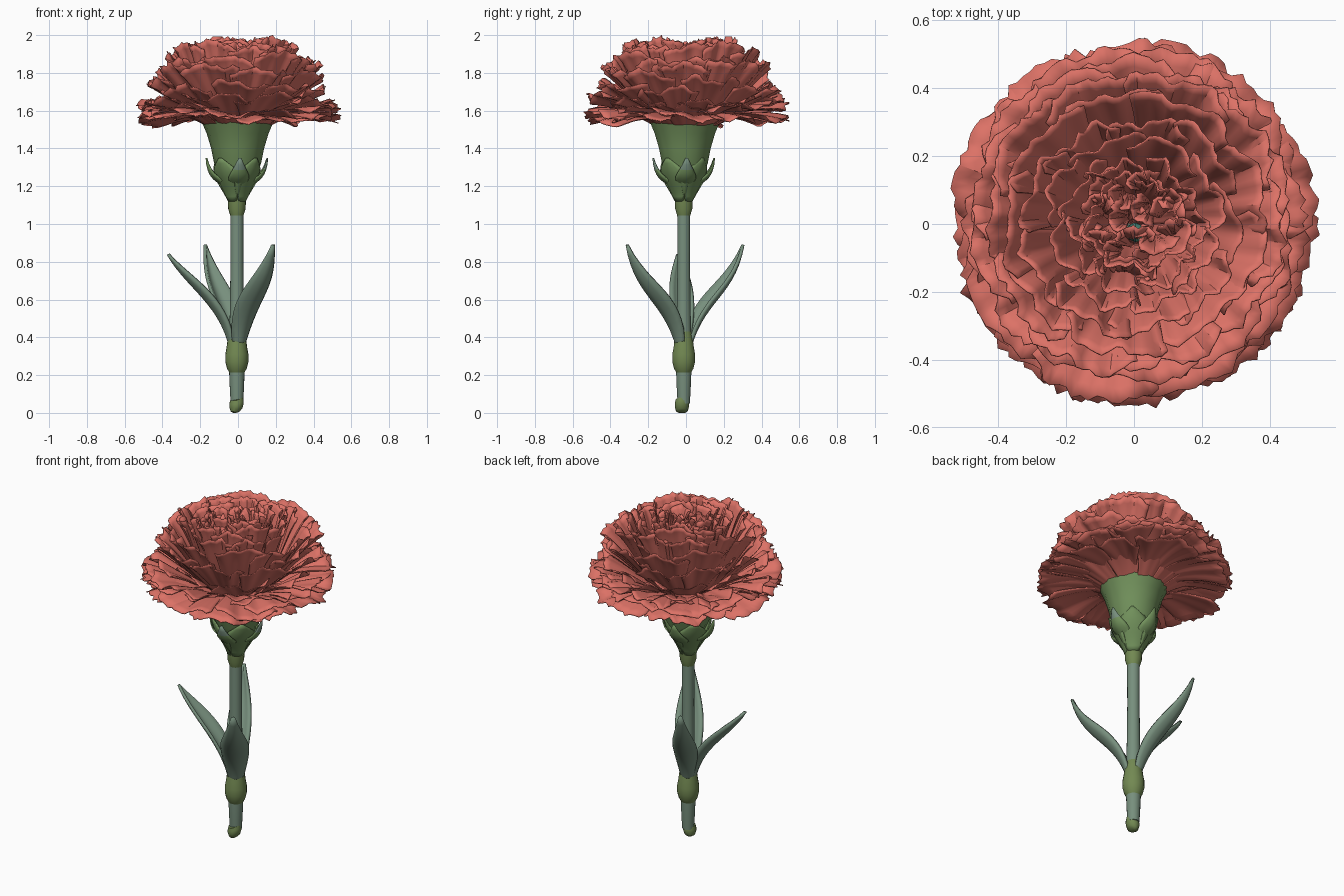
import bpy, bmesh, math, random
from mathutils import Vector

if "Cube" in bpy.data.objects:
    bpy.data.objects.remove(bpy.data.objects["Cube"])

random.seed(11)


def material(name, rgb):
    m = bpy.data.materials.new(name)
    m.diffuse_color = (*rgb, 1)
    m.use_nodes = True
    m.node_tree.nodes["Principled BSDF"].inputs["Base Color"].default_value = m.diffuse_color
    return m


CORAL = material("coral petal", (0.72, 0.168, 0.134))
GREY_GREEN = material("grey green stem", (0.185, 0.275, 0.205))
CALYX_GREEN = material("calyx green", (0.165, 0.28, 0.105))
NODE_GREEN = material("olive node", (0.17, 0.25, 0.085))
TEAL = material("teal pistil", (0.10, 0.36, 0.27))


def finish(bm, name, mat, thickness=0, angle=40):
    me = bpy.data.meshes.new(name)
    bm.to_mesh(me)
    bm.free()
    ob = bpy.data.objects.new(name, me)
    bpy.context.collection.objects.link(ob)
    me.materials.append(mat)
    bpy.ops.object.select_all(action='DESELECT')
    bpy.context.view_layer.objects.active = ob
    ob.select_set(True)
    bpy.ops.object.shade_smooth_by_angle(angle=math.radians(angle))
    if thickness:
        s = ob.modifiers.new("thickness", 'SOLIDIFY')
        s.thickness = thickness
        s.offset = 0
    return ob


def bezier(p, t):
    """Point and unit normal of a cubic curve in the (radius, height) plane."""
    p = [Vector(q) for q in p]
    while len(p) > 2:
        p = [a.lerp(b, t) for a, b in zip(p, p[1:])]
    d = (p[1] - p[0]).normalized()
    return p[0].lerp(p[1], t), Vector((-d.y, d.x))


def grid(bm, point, rows, cols):
    """Sheet of quads; point(v, column) gives each position."""
    vs = [[bm.verts.new(point(i / rows, j)) for j in range(cols + 1)] for i in range(rows + 1)]
    for i in range(rows):
        for j in range(cols):
            bm.faces.new((vs[i][j], vs[i][j + 1], vs[i + 1][j + 1], vs[i + 1][j]))


def lathe(name, profile, mat, segs=18, center=(-0.006, -0.012), cap=True, slant=0):
    bm = bmesh.new()
    rings = [[bm.verts.new((center[0] + r * math.cos(k * math.tau / segs),
                            center[1] + r * math.sin(k * math.tau / segs),
                            z + max(0, slant * r * math.cos(k * math.tau / segs))))
              for k in range(segs)] for r, z in profile]
    for a, b in zip(rings, rings[1:]):
        for k in range(segs):
            n = (k + 1) % segs
            bm.faces.new((a[k], a[n], b[n], b[k]))
    if cap:
        bm.faces.new(rings[0][::-1])
        bm.faces.new(rings[-1])
    return finish(bm, name, mat)


def blade(bm, angle, curve, half_width, fold, rows=14, cols=6, base=0.35, late=0.95):
    """Pointed leaf with its edges folded inward; late moves the widest part up."""
    out = Vector((math.cos(angle), math.sin(angle), 0))
    side = Vector((-out.y, out.x, 0))

    def point(v, j):
        u = 2 * j / cols - 1
        p, n = bezier(curve, v)
        w = half_width * (base * (1 - v) + math.sin(math.pi * v ** late) ** 0.75 if v < 1 else 0.1)
        p = p + n * (fold * w * u * u)
        return out * p.x + side * (u * w) + Vector((-0.006, -0.012, p.y))

    grid(bm, point, rows, cols)


def petal(bm, angle, half_angle, curve, ruffle, rows=10, cols=18):
    """Fan petal with a finely ragged tip and a wavy rim."""
    jag = [random.uniform(0, 0.055) for _ in range(cols + 1)]
    phase, waves = random.uniform(0, 6.3), random.uniform(3, 5.5)
    swirl = random.uniform(-0.08, 0.08)
    lean = random.uniform(-0.02, 0.02)

    def point(v, j):
        u = 2 * j / cols - 1
        t = v * (1 - 0.10 * u ** 4 - jag[j] * v ** 4)
        p, n = bezier(curve, t)
        wave = math.sin(waves * u + phase) + 0.45 * math.sin(2.6 * waves * u - phase)
        p = p + n * (ruffle * v * v * wave + lean * u * v)
        a = angle + half_angle * u * (0.75 + 0.25 * v) + swirl * v
        r = min(max(p.x, 0.01), 0.55)
        return Vector((r * math.cos(a), r * math.sin(a), min(p.y, 2.0)))

    grid(bm, point, rows, cols)


# Stem with its slanted cut end and leaf node
lathe("stem", [(0.033, 0.05), (0.037, 0.12), (0.042, 0.24), (0.040, 0.40),
               (0.036, 0.6), (0.034, 0.8), (0.035, 1.08)], GREY_GREEN)
lathe("stem_cut_end", [(0.018, 0.0), (0.031, 0.008), (0.038, 0.03), (0.038, 0.045),
                       (0.034, 0.065)], NODE_GREEN, center=(-0.008, -0.022), slant=0.5)
lathe("leaf_node", [(0.041, 0.215), (0.052, 0.235), (0.061, 0.27), (0.061, 0.31),
                    (0.054, 0.35), (0.049, 0.39), (0.040, 0.43)], NODE_GREEN)

# Three channelled leaves
long_curve = [(0.03, 0.33), (0.10, 0.60), (0.29, 0.61), (0.355, 0.89)]
low_curve = [(0.03, 0.33), (0.08, 0.58), (0.26, 0.66), (0.365, 0.84)]
for name, (x, y), curve, w in (("left_leaf", (-0.37, -0.03), low_curve, 0.050),
                               ("back_leaf", (-0.165, 0.31), long_curve, 0.052),
                               ("front_leaf", (0.195, -0.305), long_curve, 0.062)):
    bm = bmesh.new()
    blade(bm, math.atan2(y, x), curve, w, 0.65)
    finish(bm, name, GREY_GREEN, 0.016, 60)

# Calyx: collar and flared cup
lathe("calyx_collar", [(0.035, 1.045), (0.046, 1.08), (0.048, 1.12), (0.054, 1.17),
                       (0.064, 1.21)], NODE_GREEN, cap=False)
lathe("calyx_cup", [(0.048, 1.15), (0.064, 1.205), (0.098, 1.26), (0.124, 1.32), (0.140, 1.40),
                    (0.164, 1.48), (0.192, 1.545), (0.17, 1.55), (0.12, 1.48)],
      CALYX_GREEN, 14, center=(-0.002, -0.006), cap=False)

# Broad bracts hugging the cup
bm = bmesh.new()
for k in range(4):
    blade(bm, k * math.pi / 2 + 0.85, [(0.045, 1.12), (0.07, 1.21), (0.128, 1.25), (0.134, 1.35)],
          0.078, 0.35, rows=10, late=1.25)
finish(bm, "cup_bracts", CALYX_GREEN, 0.007, 50)

# Slim outer bracts with free curling tips, two of them greyish at the tip
bm = bmesh.new()
for k in range(4):
    blade(bm, k * math.pi / 2 + 0.1, [(0.044, 1.13), (0.06, 1.25), (0.155, 1.19), (0.163, 1.35)],
          0.046, 0.4, rows=12, late=1.3)
for f in bm.faces:
    c = f.calc_center_median()
    f.material_index = int(c.z > 1.285 and c.x - c.y > 0.06)
finish(bm, "curling_bracts", CALYX_GREEN, 0.007, 50).data.materials.append(GREY_GREEN)

# Petal whorls with steep walls and outward-flaring rims:
# count, tip radius, tip height, wall radius, rim height, ruffle
whorls = [
    (10, 0.555, 1.555, 0.34, 1.610, 0.017),
    (10, 0.555, 1.605, 0.36, 1.620, 0.020),
    (10, 0.530, 1.670, 0.37, 1.635, 0.020),
    (10, 0.490, 1.750, 0.355, 1.680, 0.020),
    (10, 0.455, 1.835, 0.345, 1.750, 0.019),
    (9, 0.395, 1.900, 0.31, 1.820, 0.018),
    (9, 0.330, 1.950, 0.27, 1.880, 0.018),
    (8, 0.265, 1.975, 0.22, 1.910, 0.018),
    (7, 0.205, 1.970, 0.17, 1.910, 0.018),
    (6, 0.150, 1.950, 0.12, 1.900, 0.018),
]
for i, (count, r, z, wr, wz, ruffle) in enumerate(whorls):
    bm = bmesh.new()
    for k in range(count):
        dr, dz = random.uniform(-0.025, 0.012), random.uniform(-0.035, 0.03)
        curve = [(0.05, 1.45), (min(0.26, wr * 0.85) if i > 1 else 0.14, 1.59),
                 (wr + dr, wz + dz), (r + dr, z + dz)]
        petal(bm, (k + 0.5 * (i % 2) + random.uniform(-0.15, 0.15)) * math.tau / count,
              1.3 * math.pi / count, curve, ruffle)
    finish(bm, f"petal_whorl_{i + 1}", CORAL, 0.005, 35)

# Crumpled heart: small folded petals facing every way
bm = bmesh.new()
for k in range(18):
    spot = k * 2.4
    d = 0.036 * math.sqrt(k)
    center = Vector((d * math.cos(spot), d * math.sin(spot), 0))
    turn = random.uniform(0, math.tau)
    first = len(bm.verts)
    top = random.uniform(1.86, 1.96)
    petal(bm, turn, random.uniform(0.8, 1.3), [(0.02, 1.55), (0.03, 1.70), (0.03, top), (0.08, top)],
          0.016, rows=7, cols=12)
    bm.verts.ensure_lookup_table()
    for v in bm.verts[first:]:
        v.co += center - Vector((math.cos(turn), math.sin(turn), 0)) * 0.03
finish(bm, "heart_petals", CORAL, 0.005, 35)

# Pistil deep in the heart
lathe("pistil", [(0.02, 1.5), (0.03, 1.7), (0.028, 1.84), (0.012, 1.88)], TEAL, 8,
      center=(0.005, -0.025))
